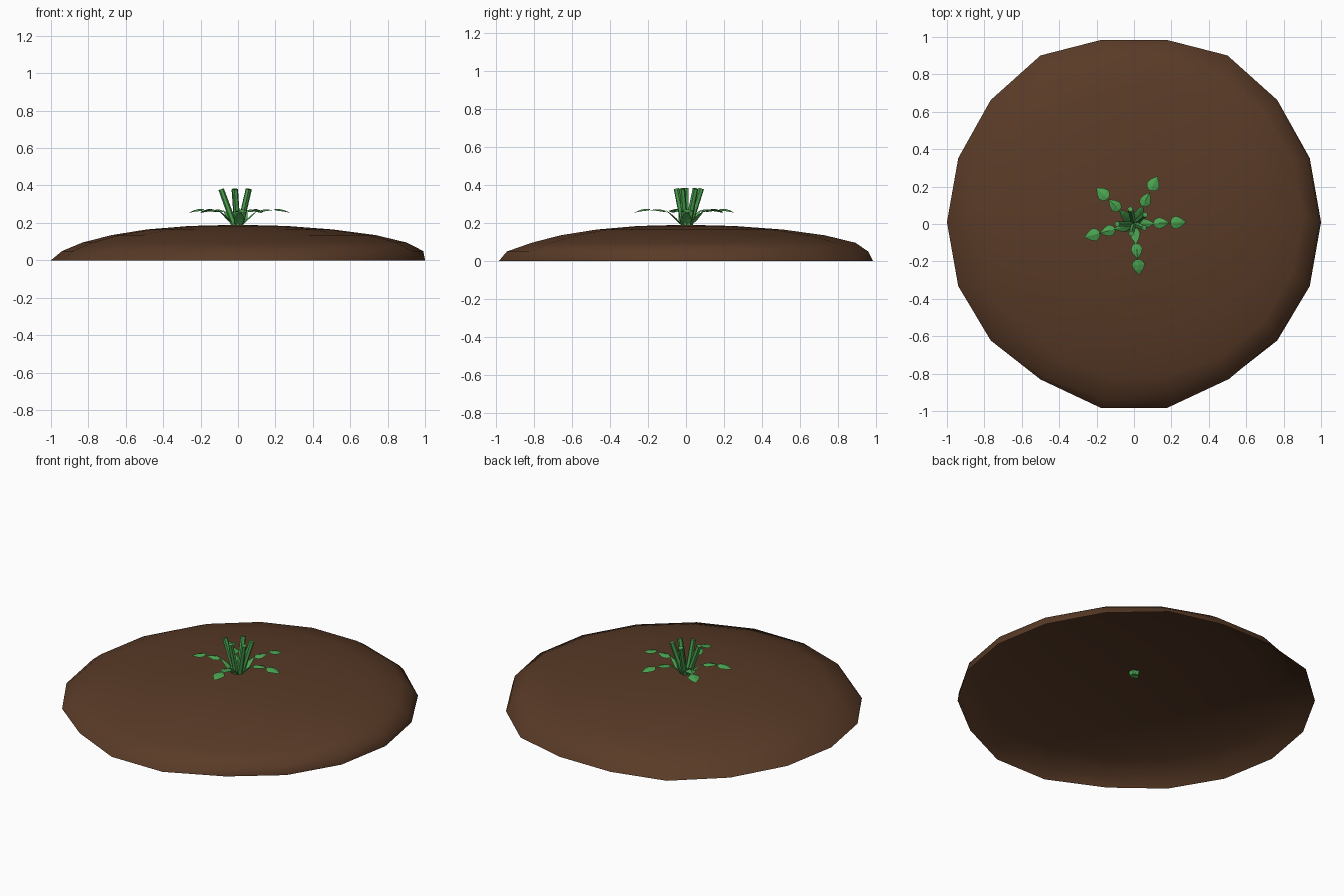
import bpy
import bmesh
from math import sin, cos, radians, pi
from mathutils import Vector, Matrix

if "Cube" in bpy.data.objects:
    bpy.data.objects.remove(bpy.data.objects["Cube"], do_unlink=True)


def material(name, rgb):
    mat = bpy.data.materials.new(name)
    mat.use_nodes = True
    mat.diffuse_color = (*rgb, 1)
    bsdf = mat.node_tree.nodes["Principled BSDF"]
    bsdf.inputs["Base Color"].default_value = (*rgb, 1)
    bsdf.inputs["Roughness"].default_value = 0.9
    return mat


soil = material("soil brown", (0.10, 0.043, 0.02))
green = material("leaf green", (0.07, 0.36, 0.08))


def finish(bm, name, mat, smooth=False):
    mesh = bpy.data.meshes.new(name)
    bm.to_mesh(mesh)
    bm.free()
    mesh.materials.append(mat)
    for poly in mesh.polygons:
        poly.use_smooth = smooth
    obj = bpy.data.objects.new(name, mesh)
    bpy.context.collection.objects.link(obj)
    return obj


# Soil mound: open flattened dome, slightly uneven
SIDES, HEIGHT = 18, 0.19
ring_shift = [(0, 0), (0.025, 0.008), (0.035, 0.04), (0.03, 0.035), (0.01, 0.02), (0, 0)]
rim_shift = [0, 0.035, 0.02, 0.01, 0.01]
bm = bmesh.new()
rings = []
for level, (dx, dy) in enumerate(ring_shift):
    lat = radians(15 * level)
    ring = []
    for i in range(SIDES):
        a = 2 * pi * i / SIDES
        x, y = cos(lat) * cos(a), cos(lat) * sin(a)
        if level == 0:
            step = min(i % 9, 9 - i % 9)
            y += rim_shift[4 - step]
        ring.append(bm.verts.new((x + dx, y + dy, HEIGHT * sin(lat))))
    rings.append(ring)
for low, high in zip(rings, rings[1:]):
    for i in range(SIDES):
        j = (i + 1) % SIDES
        bm.faces.new((low[i], low[j], high[j], high[i]))
peak = bm.verts.new((0, 0, HEIGHT))
for i in range(SIDES):
    bm.faces.new((rings[-1][i], rings[-1][(i + 1) % SIDES], peak))
finish(bm, "soil_mound", soil, True)

# Upright stems: leaning six-sided rods fanning out from the peak
bm = bmesh.new()
for x, y in [(-0.09, 0.0), (-0.02, 0.08), (0.06, 0.05), (0.055, -0.02), (-0.015, -0.05)]:
    foot = Vector((x * 0.15, y * 0.15, 0.17))
    axis = Vector((x, y, 0.38)) - foot
    turn = axis.to_track_quat('Z', 'Y').to_matrix().to_4x4()
    bmesh.ops.create_cone(bm, cap_ends=True, segments=6, radius1=0.017, radius2=0.015,
                          depth=axis.length,
                          matrix=Matrix.Translation(foot + axis / 2) @ turn)
finish(bm, "stems", green)


# Leaf: half outline mirrored across a raised midrib
def add_leaf(bm, place, start, end, z0, z1, width):
    outline = [(0, 0.3), (0.12, 0.75), (0.35, 1), (0.65, 0.7)]

    def point(t, side):
        arch = 0.008 * sin(pi * t) - 0.01 * abs(side)
        return place @ Vector((start + (end - start) * t, side * width / 2,
                               z0 + (z1 - z0) * t + arch))

    tip = bm.verts.new(point(1, 0))
    rib = [bm.verts.new(point(t, 0)) for t, w in outline]
    for s in (1, -1):
        edge = [bm.verts.new(point(t, s * w)) for t, w in outline]
        for k in range(len(outline) - 1):
            quad = (rib[k], edge[k], edge[k + 1], rib[k + 1])
            bm.faces.new(quad[::-s])
        last = (rib[-1], edge[-1], tip)
        bm.faces.new(last[::-s])


# Leaf sprays: three leaves in a row along each arched arm
for number, (angle, reach) in enumerate([(2, 0.28), (64, 0.285), (136, 0.28), (195, 0.275), (276, 0.275)]):
    bm = bmesh.new()
    place = Matrix.Rotation(radians(angle), 4, 'Z')
    add_leaf(bm, place, 0.02, 0.11, 0.19, 0.268, 0.055)
    add_leaf(bm, place, 0.105, 0.19, 0.262, 0.266, 0.062)
    add_leaf(bm, place, reach - 0.085, reach, 0.273, 0.253, 0.07)
    finish(bm, "leaf_spray_%d" % (number + 1), green)
